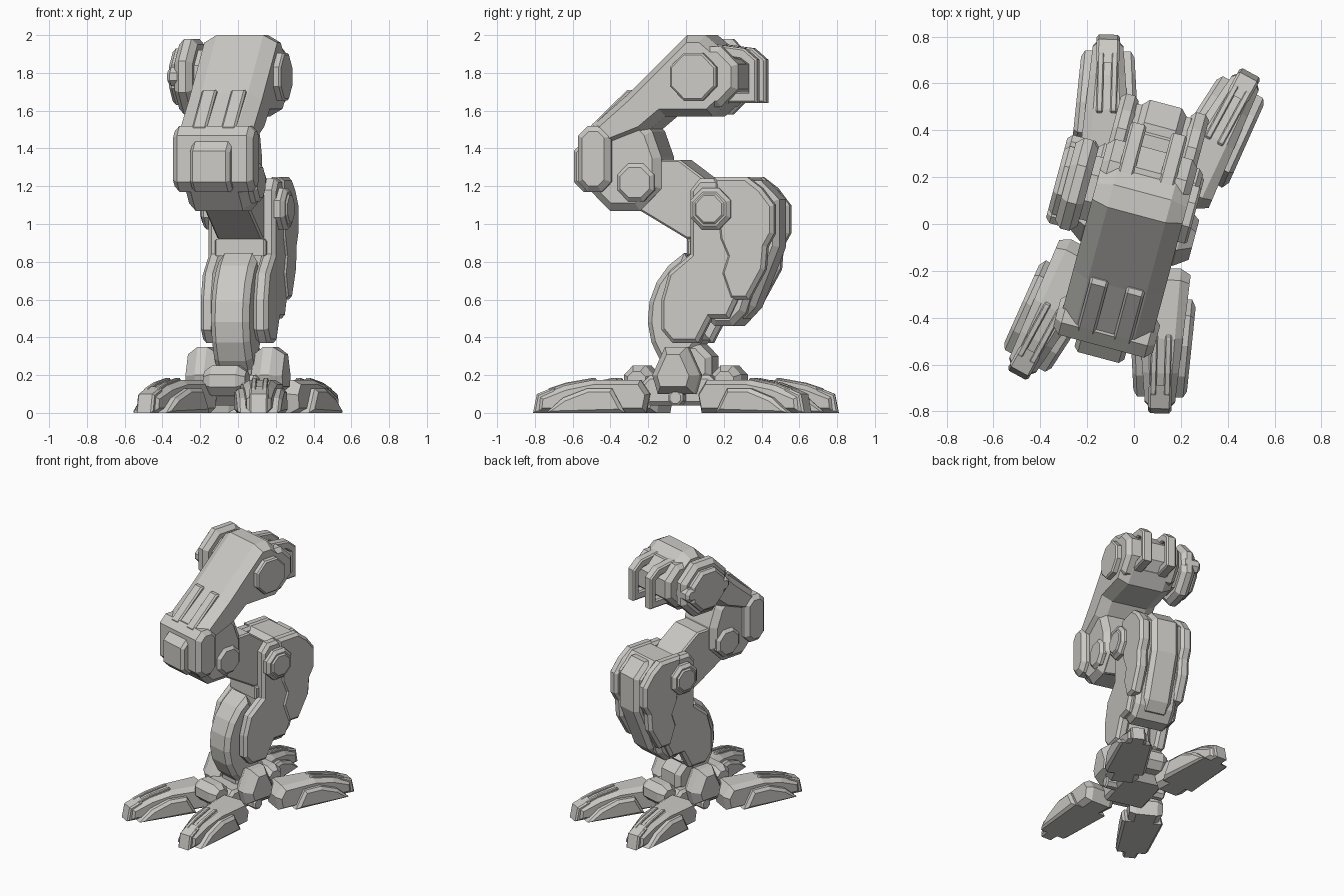
import bpy, bmesh, math
from mathutils import Matrix, Vector
from mathutils.geometry import convex_hull_2d

cube = bpy.data.objects.get("Cube")
if cube:
    bpy.data.objects.remove(cube, do_unlink=True)

grey = bpy.data.materials.new("light_grey")
grey.use_nodes = True
grey.diffuse_color = (.6, .59, .56, 1)
grey.node_tree.nodes["Principled BSDF"].inputs["Base Color"].default_value = grey.diffuse_color

# The whole leg is turned slightly on its foot
TURN = Matrix.Rotation(math.radians(-15), 4, 'Z')
SIDES = (-1, 1)


def polar(y, z, radius, degrees):
    angle = math.radians(degrees)
    return Vector((y + radius * math.cos(angle), z + radius * math.sin(angle)))


def outline(*points):
    """Side outline from anticlockwise (y, z) corners."""
    return [Vector(p) for p in points]


def hull(*joints):
    """Side outline wrapped tightly around eight-sided joints given as (y, z, radius)."""
    points = []
    for y, z, radius in joints:
        corner = radius / math.cos(math.pi / 8)
        points += [polar(y, z, corner, 45 * k + 22.5) for k in range(8)]
    return [points[i] for i in convex_hull_2d(points)]


def band(y, z, outer, inner, start, end, steps):
    """Side outline of a curved bar that follows an arc."""
    angles = [start + (end - start) * k / steps for k in range(steps + 1)]
    return ([polar(y, z, outer, a) for a in angles]
            + [polar(y, z, inner, a) for a in reversed(angles)])


def shrink(corners, distance):
    """Inset an anticlockwise outline with mitred corners."""
    result = []
    for i, point in enumerate(corners):
        before = (point - corners[i - 1]).normalized()
        after = (corners[(i + 1) % len(corners)] - point).normalized()
        normal_a = Vector((-before.y, before.x))
        normal_b = Vector((-after.y, after.x))
        mitre = max(.5, 1 + normal_a.dot(normal_b))
        result.append(point + (normal_a + normal_b) * distance / mitre)
    return result


def slab(name, corners, half, rim=.02, spread=1, centre=0, place=Matrix(), taper=0):
    """Extrude a side outline across x with chamfered rims, narrowing along y by taper."""
    small = shrink(corners, rim)
    flat = half - rim * spread
    stations = [(-half, small), (-flat, corners), (flat, corners), (half, small)]
    bm = bmesh.new()
    rings = [[bm.verts.new((centre + x * (1 - taper * p.x), p.x, p.y)) for p in ring]
             for x, ring in stations]
    for ring, following in zip(rings, rings[1:]):
        for i in range(len(ring)):
            bm.faces.new((ring[i - 1], ring[i], following[i], following[i - 1]))
    bm.faces.new(rings[0])
    bm.faces.new(rings[-1])
    bmesh.ops.recalc_face_normals(bm, faces=bm.faces)
    mesh = bpy.data.meshes.new(name)
    bm.to_mesh(mesh)
    bm.free()
    mesh.materials.append(grey)
    obj = bpy.data.objects.new(name, mesh)
    bpy.context.collection.objects.link(obj)
    obj.matrix_world = TURN @ place


# Upper leg housing, leaning forward and down to the elbow
HIP = (.1, 1.78)
upper_leg = outline((-.5, 1.5), (-.4, 1.4), (-.19, 1.48), (-.08, 1.57), (.18, 1.57),
                    (.27, 1.65), (.26, 1.9), (.14, 2), (.04, 2), (-.28, 1.69))
slab("upper_leg", upper_leg, half=.2, rim=.04, spread=1.8)
slab("elbow_housing", hull((-.3, 1.27, .2), (-.32, 1.42, .17)), half=.17, rim=.04)
slab("front_collar", hull((-.45, 1.43, .09), (-.45, 1.26, .09)), half=.22, rim=.03)
slab("front_block", hull((-.5, 1.35, .09), (-.5, 1.26, .09)), half=.11)
slab("rear_block", hull((.17, 1.78, .16)), half=.2, rim=.03)
rib = outline((.2, 1.64), (.42, 1.64), (.42, 1.87), (.35, 1.93), (.2, 1.95), (.2, 1.89),
              (.33, 1.87), (.37, 1.84), (.37, 1.7), (.2, 1.7))
for side in SIDES:
    slab("top_rail", hull((-.47, 1.5, .03), (-.28, 1.68, .03)), half=.04, rim=.01,
         centre=side * .08)
    slab("rear_rib", rib, half=.035, rim=.01, centre=side * .09)
    slab("elbow_cap", hull((-.23, 1.22, .1)), half=.03, centre=side * .16)

# Hip: flat cap on one side, heavy hub on the other
slab("hip_cap", hull((*HIP, .125)), half=.04, rim=.01, centre=.2)
slab("hub_shaft", hull((*HIP, .14)), half=.05, centre=-.2)
slab("hub_ring", hull((*HIP, .2)), half=.05, rim=.03, centre=-.28)
slab("hub_cap", hull((*HIP, .15)), half=.035, centre=-.335)
slab("hub_band", hull((-.04, 1.78, .05), (.25, 1.78, .05)), half=.07, centre=-.3)

# Link between elbow and knee
slab("knee_link", hull((-.25, 1.2, .09), (-.06, 1.2, .14), (.1, 1.07, .15)), half=.125,
     rim=.01)

# Lower leg: calf core, curved shin and layered side armour
KNEE = (.19, 1.08)
slab("calf", hull((.3, 1.04, .2), (.24, .58, .12)), half=.15, rim=.03)
slab("calf_spine", hull((.36, 1.06, .17), (.36, .95, .17), (.3, .6, .1)), half=.1, rim=.03)
slab("shin", band(.21, .5, outer=.4, inner=.15, start=120, end=230, steps=7), half=.105,
     rim=.03)
slab("ankle", hull((.04, .25, .12)), half=.1, rim=.03)
slab("shin_bridge", outline((.04, .83), (.2, .83), (.2, .92), (.04, .92)), half=.14, rim=.01)
shin_guard = outline((-.03, .37), (.11, .37), (.18, .5), (.28, .5), (.4, .75), (.42, 1.1),
                     (.34, 1.24), (.12, 1.24), (.07, 1.18), (.07, .84), (-.05, .74),
                     (-.09, .6), (-.09, .44))
calf_guard = outline((.29, .6), (.39, .6), (.48, .76), (.49, .88), (.53, .95), (.53, 1.1),
                     (.46, 1.19), (.38, 1.25), (.2, 1.25), (.23, .92), (.27, .83), (.24, .74))
for side in SIDES:
    slab("shin_guard", shin_guard, half=.04, centre=side * .145)
    slab("calf_guard", calf_guard, half=.04, centre=side * .155)
    slab("knee_plate", hull((*KNEE, .11)), half=.04, centre=side * .19)
    slab("knee_cap", hull((*KNEE, .08)), half=.025, rim=.01, centre=side * .215)

# Ankle hub and its knuckles
knuckle = outline((-.1, .1), (.1, .1), (.13, .2), (.06, .35), (-.06, .35), (-.13, .2))
slab("ankle_base", hull((-.13, .12, .08), (.13, .12, .08)), half=.15)
slab("foot_axle", hull((0, .08, .04)), half=.22, rim=.01)
for side in SIDES:
    slab("side_knuckle", knuckle, half=.085, rim=.04, spread=1.5, centre=side * .18)
    slab("end_knuckle", hull((side * .24, .17, .08)), half=.115, rim=.03, spread=1.5)

# Four splayed toes, low towards the tip
SPLAY = math.radians(13.5)
toe = outline((.02, 0), (.6, 0), (.59, .09), (.45, .145), (.3, .175), (.05, .175), (0, .1))
armour = outline((.13, 0), (.55, 0), (.46, .08), (.33, .13), (.2, .13))
tip = outline((.5, 0), (.62, 0), (.6, .1), (.5, .14))
for side in SIDES:
    for end in SIDES:
        heading = math.atan2(-side * math.sin(SPLAY), end * math.cos(SPLAY))
        place = Matrix.Translation((side * .17, end * .15, 0)) @ Matrix.Rotation(heading, 4, 'Z')
        slab("toe", toe, half=.12, rim=.025, spread=1.8, place=place, taper=.8)
        slab("toe_side_armour", armour, half=.155, place=place, taper=.5)
        slab("toe_tip", tip, half=.05, rim=.01, place=place)
        for rail in SIDES:
            slab("toe_rail", hull((.3, .17, .015), (.44, .145, .015), (.53, .115, .015)),
                 half=.014, rim=.005, centre=rail * .03, place=place)
